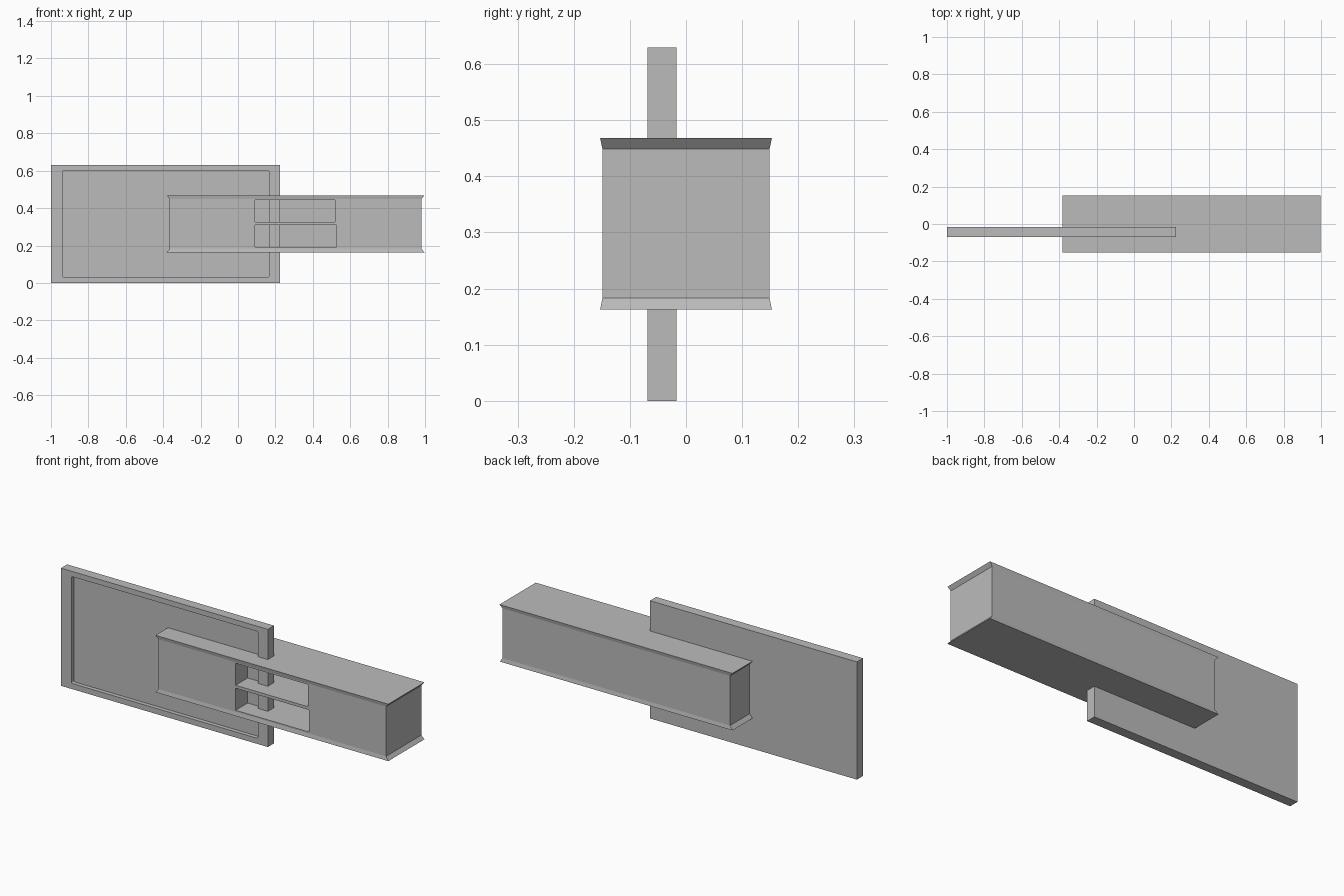
import bpy, bmesh

if "Cube" in bpy.data.objects:
    bpy.data.objects.remove(bpy.data.objects["Cube"])

grey = bpy.data.materials.new("plain grey")
grey.diffuse_color = (0.5, 0.5, 0.5, 1)
grey.use_nodes = True
grey.node_tree.nodes["Principled BSDF"].inputs["Base Color"].default_value = grey.diffuse_color


def loft(name, rings):
    """Closed solid from stacked rectangles (x0, x1, half_y, z)."""
    bm = bmesh.new()
    loops = [[bm.verts.new(p) for p in
              ((x0, -h, z), (x1, -h, z), (x1, h, z), (x0, h, z))]
             for x0, x1, h, z in rings]
    bm.faces.new(loops[0][::-1])
    bm.faces.new(loops[-1])
    for a, b in zip(loops, loops[1:]):
        for i in range(4):
            j = (i + 1) % 4
            bm.faces.new((a[i], a[j], b[j], b[i]))
    mesh = bpy.data.meshes.new(name)
    bm.to_mesh(mesh)
    bm.free()
    mesh.materials.append(grey)
    obj = bpy.data.objects.new(name, mesh)
    bpy.context.collection.objects.link(obj)
    return obj


def box(name, x0, x1, y0, y1, z0, z1, radius=0):
    """Box, optionally with its front-to-back edges rounded."""
    obj = loft(name, [(x0, x1, (y1 - y0) / 2, z0), (x0, x1, (y1 - y0) / 2, z1)])
    for v in obj.data.vertices:
        v.co.y += (y0 + y1) / 2
    if radius:
        bm = bmesh.new()
        bm.from_mesh(obj.data)
        edges = [e for e in bm.edges
                 if abs(e.verts[0].co.y - e.verts[1].co.y) > 1e-4]
        bmesh.ops.bevel(bm, geom=edges, offset=radius, segments=3,
                        profile=0.5, affect='EDGES')
        bm.to_mesh(obj.data)
        bm.free()
    return obj


def cut(target, cutter):
    cutter.hide_render = True
    mod = target.modifiers.new("cut", 'BOOLEAN')
    mod.operation = 'DIFFERENCE'
    mod.solver = 'EXACT'
    mod.object = cutter
    bpy.context.view_layer.objects.active = target
    bpy.ops.object.modifier_apply(modifier=mod.name)
    bpy.data.objects.remove(cutter)


# Upright panel with a shallow framed recess in front
panel = box("panel", -1.0, 0.225, -0.069, -0.017, 0.0, 0.63)
cut(panel, box("recess_cutter", -0.939, 0.166, -0.12, -0.047, 0.03, 0.602, 0.008))

# Long beam with flared top and bottom rims
beam = loft("beam", [(-0.382, 0.997, 0.153, 0.163), (-0.365, 0.981, 0.149, 0.183),
                     (-0.365, 0.981, 0.149, 0.449), (-0.382, 0.997, 0.153, 0.468)])

# Two pockets side by side in the beam's front
for x1, z0, z1 in ((0.519, 0.325, 0.443), (0.526, 0.191, 0.309)):
    cut(beam, box("pocket_cutter", 0.09, x1, -0.25, 0.065, z0, z1))
